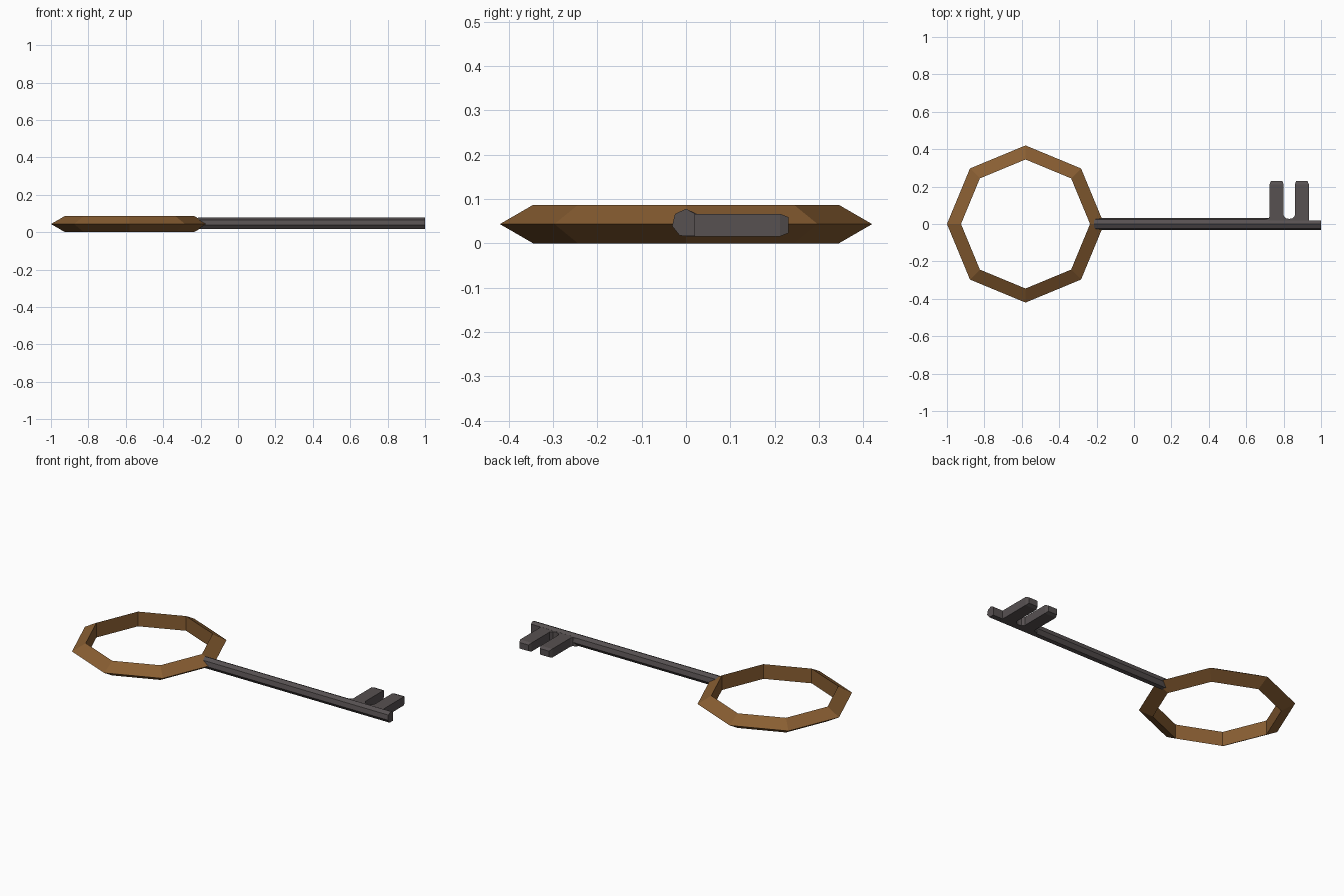
import bpy, bmesh, math
from mathutils import Vector

if "Cube" in bpy.data.objects:
    bpy.data.objects.remove(bpy.data.objects["Cube"])


def material(name, rgb):
    m = bpy.data.materials.new(name)
    m.diffuse_color = (*rgb, 1)
    m.use_nodes = True
    m.node_tree.nodes["Principled BSDF"].inputs["Base Color"].default_value = m.diffuse_color
    return m


bronze = material("aged bronze", (0.25, 0.112, 0.032))
iron = material("dark iron", (0.095, 0.082, 0.083))


def finish(bm, name, mat):
    bmesh.ops.recalc_face_normals(bm, faces=bm.faces)
    me = bpy.data.meshes.new(name)
    bm.to_mesh(me)
    bm.free()
    me.materials.append(mat)
    ob = bpy.data.objects.new(name, me)
    bpy.context.collection.objects.link(ob)
    return ob


def prism(points, offset):
    """Closed prism from a planar outline pushed along an offset."""
    bm = bmesh.new()
    face = bm.faces.new([bm.verts.new(p) for p in points])
    ext = bmesh.ops.extrude_face_region(bm, geom=[face], use_keep_orig=True)
    verts = [g for g in ext["geom"] if isinstance(g, bmesh.types.BMVert)]
    bmesh.ops.translate(bm, verts=verts, vec=offset)
    return bm


# Ring handle: eight-sided ring with a triangular section
bpy.ops.mesh.primitive_torus_add(major_segments=8, minor_segments=3,
                                 major_radius=0.37, minor_radius=0.05,
                                 location=(-0.58, 0, 0.0433))
ring = bpy.context.object
ring.name = "ring_handle"
ring.data.materials.append(bronze)
for p in ring.data.polygons:
    p.use_smooth = False

# Shaft: seven-sided rod
section = []
for i in range(7):
    a = math.pi / 2 + math.tau * i / 7
    section.append((0.032 * math.cos(a), 0.046 + 0.032 * math.sin(a)))
finish(prism([(-0.215, y, z) for y, z in section], (0.935, 0, 0)), "shaft", iron)

# Shaft end: the rod with one side flattened where the teeth join
end = section[:4] + [(0.02, 0.016), (0.02, 0.067)]
finish(prism([(0.72, y, z) for y, z in end], (0.28, 0, 0)), "shaft_end", iron)

# Teeth: plate outline with two prongs and a soft gap, then tapered tips
outline = [(0.69, 0), (0.70, 0.025), (0.718, 0.029), (0.725, 0.04),
           (0.725, 0.212), (0.80, 0.212), (0.80, 0.045), (0.812, 0.031),
           (0.83, 0.027), (0.848, 0.031), (0.86, 0.045), (0.86, 0.212),
           (0.935, 0.212), (0.935, 0.02), (0.94, 0)]
bm = prism([(x, y, 0.0155) for x, y in outline], (0, 0, 0.051))
bmesh.ops.recalc_face_normals(bm, faces=bm.faces)
tips = [f for f in bm.faces if f.normal.y > 0.9 and f.calc_center_median().y > 0.2]
for f in bmesh.ops.extrude_discrete_faces(bm, faces=tips)["faces"]:
    c = f.calc_center_median()
    for v in f.verts:
        d = v.co - c
        v.co = c + Vector((d.x * 0.8, 0.019, d.z * 0.7))
finish(bm, "key_teeth", iron)
